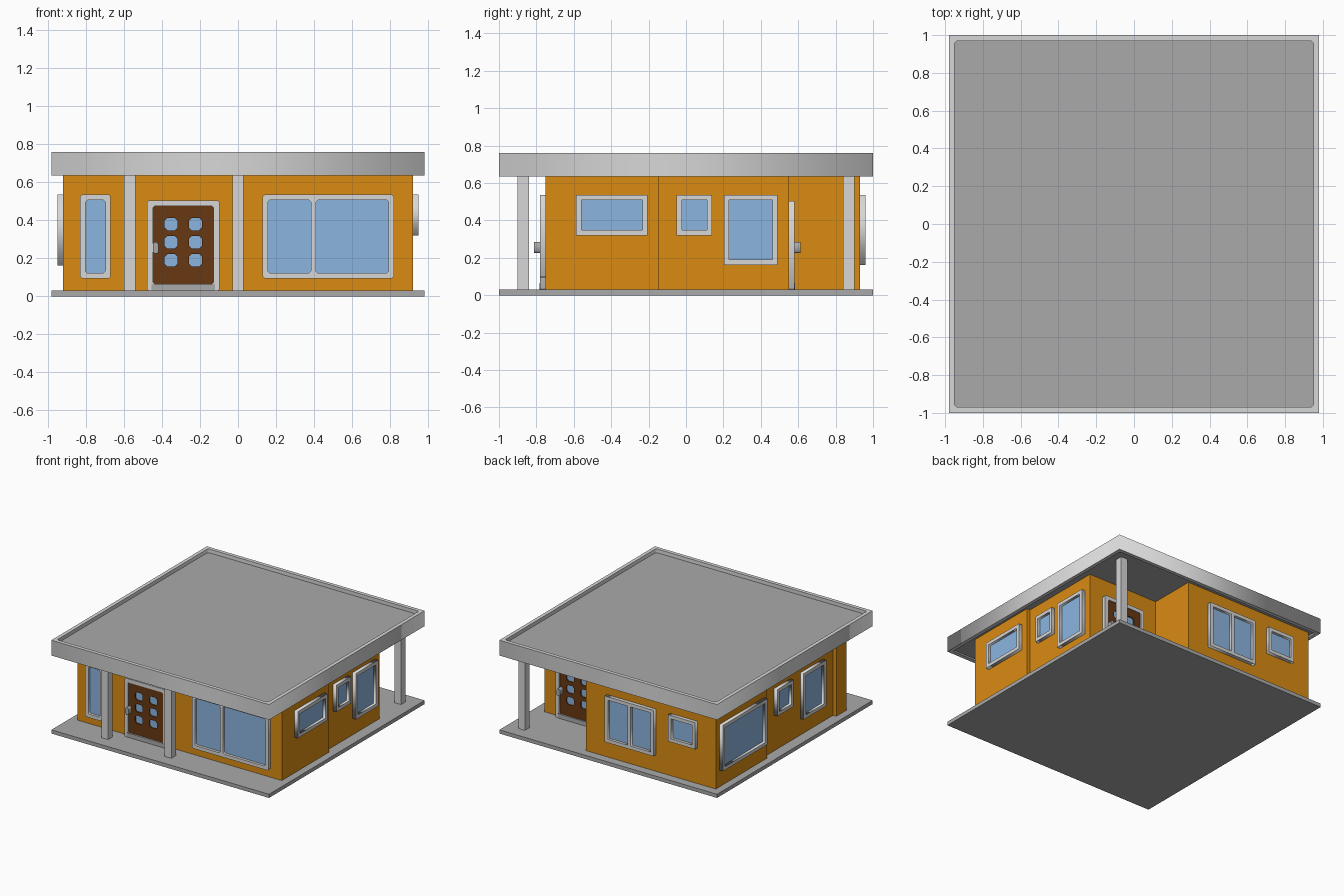
import bpy, bmesh, math
from mathutils import Matrix, Vector

if "Cube" in bpy.data.objects:
    bpy.data.objects.remove(bpy.data.objects["Cube"])


def material(name, rgb):
    m = bpy.data.materials.new(name)
    m.diffuse_color = (*rgb, 1)
    m.use_nodes = True
    m.node_tree.nodes["Principled BSDF"].inputs["Base Color"].default_value = m.diffuse_color
    return m


ORANGE = material("orange_wall", (0.70, 0.26, 0.006))
LIGHT = material("light_grey", (0.68, 0.68, 0.68))
MID = material("mid_grey", (0.40, 0.40, 0.40))
GLASS = material("blue_glass", (0.26, 0.46, 0.74))
BROWN = material("brown_door", (0.14, 0.04, 0.006))


def add_object(name, mesh, *mats):
    mesh.materials.clear()
    for m in mats:
        mesh.materials.append(m)
    ob = bpy.data.objects.new(name, mesh)
    bpy.context.collection.objects.link(ob)
    return ob


def box(name, x, y, z, mat):
    bm = bmesh.new()
    size = [b - a for a, b in (x, y, z)]
    mid = [(a + b) / 2 for a, b in (x, y, z)]
    bmesh.ops.create_cube(bm, size=1, matrix=Matrix.Translation(mid) @ Matrix.Diagonal((*size, 1)))
    me = bpy.data.meshes.new(name)
    bm.to_mesh(me)
    bm.free()
    return add_object(name, me, mat)


def chamfered(u0, u1, v0, v1, c=0.0):
    """Rectangle outline with optionally cut corners."""
    if c == 0:
        return [(u0, v0), (u1, v0), (u1, v1), (u0, v1)]
    return [(u0 + c, v0), (u1 - c, v0), (u1, v0 + c), (u1, v1 - c),
            (u1 - c, v1), (u0 + c, v1), (u0, v1 - c), (u0, v0 + c)]


def plate(name, loops, d0, d1, place, mat):
    """Flat outline with holes, extruded from depth d0 to d1 along the wall normal."""
    cu = bpy.data.curves.new(name, 'CURVE')
    cu.dimensions = '2D'
    cu.fill_mode = 'BOTH'
    cu.extrude = (d1 - d0) / 2
    for loop in loops:
        sp = cu.splines.new('POLY')
        sp.points.add(len(loop) - 1)
        for p, (u, v) in zip(sp.points, loop):
            p.co = (u, v, 0, 1)
        sp.use_cyclic_u = True
    tmp = bpy.data.objects.new(name, cu)
    bpy.context.collection.objects.link(tmp)
    dg = bpy.context.evaluated_depsgraph_get()
    me = bpy.data.meshes.new_from_object(tmp.evaluated_get(dg))
    bpy.data.objects.remove(tmp)
    me.transform(place @ Matrix.Translation((0, 0, (d0 + d1) / 2)))
    return add_object(name, me, mat)


def wall_place(n, offset):
    """Matrix from wall coordinates (across, up, outward) to the world."""
    n = Vector(n)
    u = Vector((0, 0, 1)).cross(n)
    m = Matrix((u, (0, 0, 1), n)).transposed().to_4x4()
    return Matrix.Translation(n * offset) @ m


FRONT = wall_place((0, -1, 0), 0.75)
BACK = wall_place((0, 1, 0), 0.93)
PORCH = wall_place((0, 1, 0), 0.55)
RIGHT = wall_place((1, 0, 0), 0.92)
RIGHT_IN = wall_place((1, 0, 0), 0.89)
LEFT = wall_place((-1, 0, 0), 0.92)
LEFT_IN = wall_place((-1, 0, 0), 0.89)


def window(name, place, u0, u1, v0, v1, split=None, c=0.0):
    b = 0.028
    edges = [u0 + b, u1 - b] if split is None else [u0 + b, split - 0.014, split + 0.014, u1 - b]
    panes = [chamfered(edges[i], edges[i + 1], v0 + b, v1 - b, c) for i in range(0, len(edges), 2)]
    plate(name + "_frame", [chamfered(u0, u1, v0, v1, c)] + panes, 0, 0.03, place, LIGHT)
    plate(name + "_glass", [chamfered(u0 + 0.02, u1 - 0.02, v0 + 0.02, v1 - 0.02)], 0, 0.008, place, GLASS)


def door(name, place, uc):
    leaf = chamfered(uc - 0.158, uc + 0.158, 0.065, 0.475, 0.008)
    plate(name + "_frame", [chamfered(uc - 0.19, uc + 0.19, 0.03, 0.505, 0.008), leaf], 0, 0.03, place, LIGHT)
    plate(name + "_threshold", [chamfered(uc - 0.168, uc + 0.168, 0.03, 0.065)], 0, 0.033, place, MID)
    lights = [chamfered(uc + du - 0.034, uc + du + 0.034, v - 0.032, v + 0.032, 0.014)
              for du in (-0.064, 0.064) for v in (0.19, 0.285, 0.38)]
    plate(name + "_leaf", [leaf] + lights, 0, 0.022, place, BROWN)
    plate(name + "_lights", [chamfered(uc - 0.12, uc + 0.12, 0.14, 0.43)], 0, 0.012, place, GLASS)
    plate(name + "_handle", [chamfered(uc - 0.16, uc - 0.13, 0.225, 0.285, 0.01)], 0.02, 0.062, place, MID)


# floor slab
box("floor_slab", (-0.98, 0.98), (-1, 1), (0, 0.03), MID)

# walls: footprint extruded, grey on the inset faces and the porch wall
outline = [(-0.92, -0.75), (0.92, -0.75), (0.92, -0.145), (0.89, -0.145), (0.89, 0.55), (0.25, 0.55),
           (0.25, 0.93), (-0.92, 0.93), (-0.92, 0.27), (-0.89, 0.27), (-0.89, -0.62), (-0.92, -0.62)]
bm = bmesh.new()
base = bm.faces.new([bm.verts.new((x, y, 0.03)) for x, y in outline])
top = bmesh.ops.extrude_face_region(bm, geom=[base])
bmesh.ops.translate(bm, vec=(0, 0, 0.625), verts=[v for v in top["geom"] if isinstance(v, bmesh.types.BMVert)])
bmesh.ops.recalc_face_normals(bm, faces=bm.faces)
for f in bm.faces:
    c = f.calc_center_median()
    inset = abs(f.normal.x) > 0.9 and abs(abs(c.x) - 0.89) < 0.005
    porch = f.normal.y > 0.9 and abs(c.y - 0.55) < 0.005
    f.material_index = int(inset or porch)
walls = bpy.data.meshes.new("walls")
bm.to_mesh(walls)
bm.free()
add_object("walls", walls, ORANGE, LIGHT)

# roof: slab inside a raised rim
box("roof_slab", (-0.96, 0.96), (-0.98, 0.98), (0.65, 0.73), MID)
plate("roof_rim", [chamfered(-0.98, 0.98, -1, 1), chamfered(-0.95, 0.95, -0.97, 0.97, 0.012)],
      0.635, 0.76, Matrix.Identity(4), LIGHT)

# posts
for name, x, y in (("front_left_post", -0.57, -0.87), ("front_middle_post", 0, -0.87), ("back_post", 0.85, 0.87)):
    box(name, (x - 0.03, x + 0.03), (y - 0.03, y + 0.03), (0.03, 0.655), LIGHT)

# front windows and doors
window("front_narrow_window", FRONT, -0.83, -0.67, 0.095, 0.535, c=0.01)
window("front_wide_window", FRONT, 0.13, 0.82, 0.095, 0.535, split=0.397, c=0.01)
door("front_door", FRONT, -0.288)
door("back_door", PORCH, -0.578)

# right side windows
window("right_front_window", RIGHT, -0.588, -0.205, 0.32, 0.537)
window("right_small_window", RIGHT_IN, -0.05, 0.14, 0.32, 0.537)
window("right_tall_window", RIGHT_IN, 0.203, 0.49, 0.163, 0.537)

# left side windows (across direction is -y)
window("left_large_window", LEFT, -0.88, -0.31, 0.163, 0.537)
window("left_small_window", LEFT_IN, -0.14, 0.07, 0.32, 0.537)
window("left_tall_window", LEFT_IN, 0.20, 0.49, 0.163, 0.537)

# back windows (across direction is -x)
window("back_double_window", BACK, -0.06, 0.38, 0.163, 0.537, split=0.16)
window("back_small_window", BACK, 0.51, 0.755, 0.32, 0.537)
